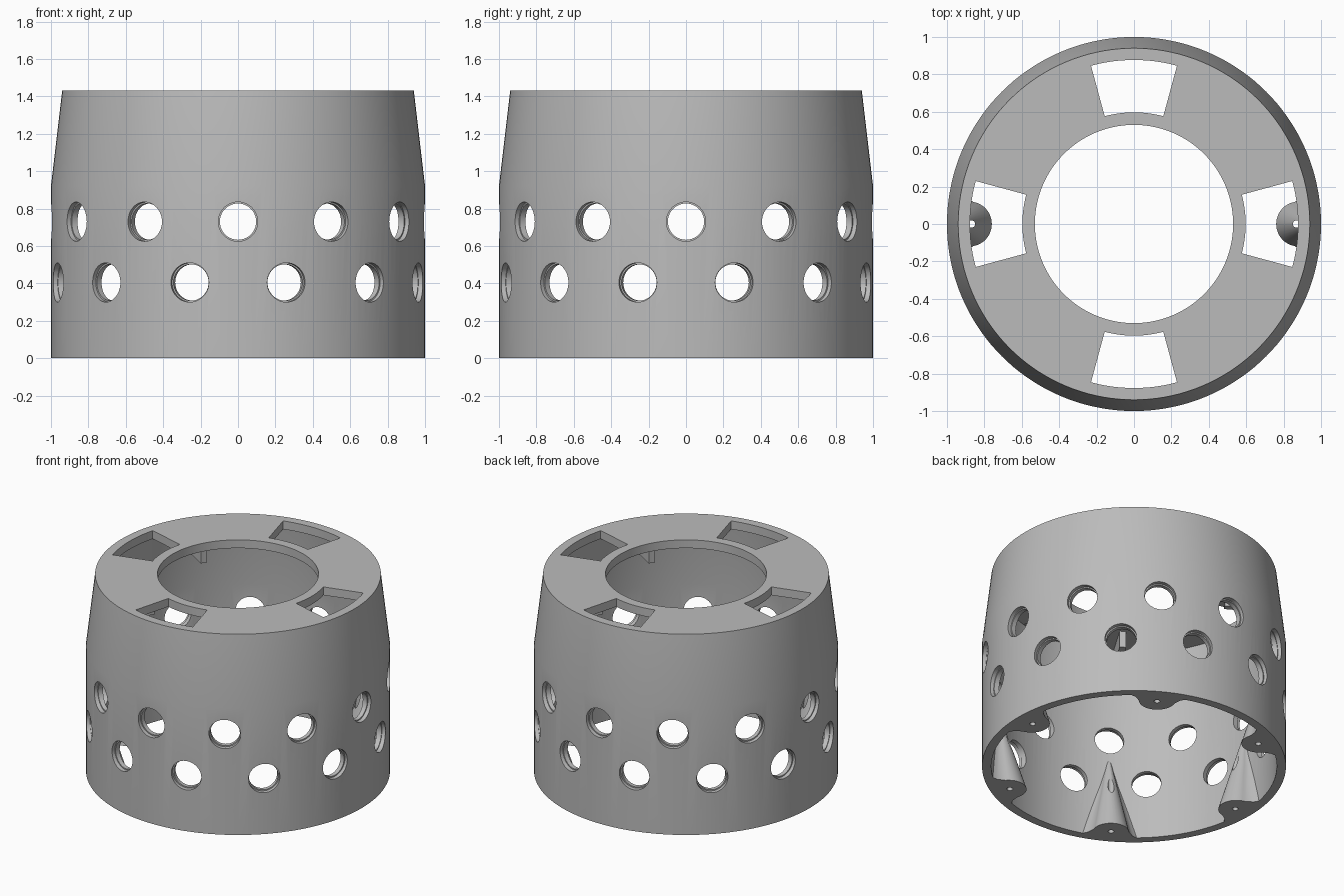
import bpy, bmesh, math
from mathutils import Matrix, Vector

cube = bpy.data.objects.get("Cube")
if cube:
    bpy.data.objects.remove(cube, do_unlink=True)

grey = bpy.data.materials.new("plain grey")
grey.use_nodes = True
GREY = (0.5, 0.5, 0.5, 1)
grey.diffuse_color = GREY
grey.node_tree.nodes["Principled BSDF"].inputs["Base Color"].default_value = GREY


def polar(r, a, z=0):
    return Vector((r * math.cos(a), r * math.sin(a), z))


def make(name, bm):
    bmesh.ops.recalc_face_normals(bm, faces=bm.faces)
    mesh = bpy.data.meshes.new(name)
    bm.to_mesh(mesh)
    bm.free()
    mesh.materials.append(grey)
    ob = bpy.data.objects.new(name, mesh)
    bpy.context.collection.objects.link(ob)
    return ob


def loft(bm, loops, cap=True):
    """Bridge equally long closed loops of points; cap or close the ends."""
    rings = [[bm.verts.new(p) for p in loop] for loop in loops]
    n = len(rings[0])
    pairs = list(zip(rings, rings[1:]))
    if not cap:
        pairs.append((rings[-1], rings[0]))
    for a, b in pairs:
        for i in range(n):
            j = (i + 1) % n
            bm.faces.new((a[i], a[j], b[j], b[i]))
    if cap:
        bm.faces.new(rings[0])
        bm.faces.new(rings[-1])


def activate(ob):
    bpy.ops.object.select_all(action='DESELECT')
    ob.select_set(True)
    bpy.context.view_layer.objects.active = ob


def cut(ob, cutter):
    mod = ob.modifiers.new("cut", 'BOOLEAN')
    mod.object = cutter
    mod.operation = 'DIFFERENCE'
    mod.solver = 'EXACT'
    activate(ob)
    bpy.ops.object.modifier_apply(modifier=mod.name)
    bpy.data.objects.remove(cutter, do_unlink=True)


def smooth(ob):
    activate(ob)
    bpy.ops.object.shade_smooth_by_angle(angle=math.radians(30))


def sector(bm, r0, r1, a, half, z0, z1, steps=12):
    """Block bounded by two arcs and two radial sides."""
    angles = [a - half + 2 * half * i / steps for i in range(steps + 1)]
    outline = [(r1, t) for t in angles] + [(r0, t) for t in reversed(angles)]
    loft(bm, [[polar(r, t, z) for r, t in outline] for z in (z0, z1)])


# Hollow shell with tapered top and an annular top plate
profile = [(0.94, 0), (1, 0), (1, 0.92), (0.94, 1.43), (0.53, 1.43),
           (0.53, 1.37), (0.885, 1.37), (0.94, 0.92)]
SIDES = 144
bm = bmesh.new()
loft(bm, [[polar(r, math.tau * i / SIDES, z) for i in range(SIDES)]
          for r, z in profile], cap=False)
shell = make("shell", bm)

# Two staggered rows of stepped round holes
bm = bmesh.new()
for z, offset in ((0.73, 0), (0.405, 15)):
    for i in range(12):
        turn = Matrix.Rotation(math.radians(30 * i + offset), 4, 'Z')
        loops = []
        for r, x in ((0.097, 0.85), (0.097, 0.97), (0.105, 0.97), (0.105, 1.1)):
            loops.append([turn @ Vector((x, r * math.cos(t), z + r * math.sin(t)))
                          for t in (math.tau * k / 40 for k in range(40))])
        loft(bm, loops)
cut(shell, make("hole_cutter", bm))

# Four windows in the top plate
bm = bmesh.new()
for i in range(4):
    sector(bm, 0.597, 0.877, i * math.pi / 2, math.radians(15.2), 1.3, 1.5)
cut(shell, make("window_cutter", bm))
smooth(shell)

# Stop fins under the top plate, one beside each window
bm = bmesh.new()
for i in range(4):
    sector(bm, 0.6, 0.89, i * math.pi / 2 - math.radians(33),
           math.radians(2), 1.25, 1.38, 2)
make("stop_fins", bm)

# Six tapering screw bosses on the inner wall, filleted into it
CENTRE, RADIUS = 0.88, 0.12
half_outline = [(0.965, 0.2), (0.925, 0.185), (0.905, 0.15)]
arc = [(CENTRE - RADIUS * math.cos(t), RADIUS * math.sin(t))
       for t in (math.radians(80 - 10 * k) for k in range(17))]
outline = half_outline + arc + [(x, -y) for x, y in reversed(half_outline)]
APEX = Vector((0.96, 0, 0.64))
for i in range(6):
    turn = Matrix.Rotation(math.radians(60 * i), 4, 'Z')
    bm = bmesh.new()
    loft(bm, [[turn @ Vector((x, y, 0)).lerp(APEX, f) for x, y in outline]
              for f in (0, 0.5, 0.97)])
    boss = make(f"screw_boss_{i + 1}", bm)
    bm = bmesh.new()
    bmesh.ops.create_cone(bm, cap_ends=True, segments=20, radius1=0.02,
                          radius2=0.02, depth=2,
                          matrix=Matrix.Translation(turn @ Vector((0.87, 0, 0))))
    cut(boss, make("bore_cutter", bm))
    smooth(boss)
